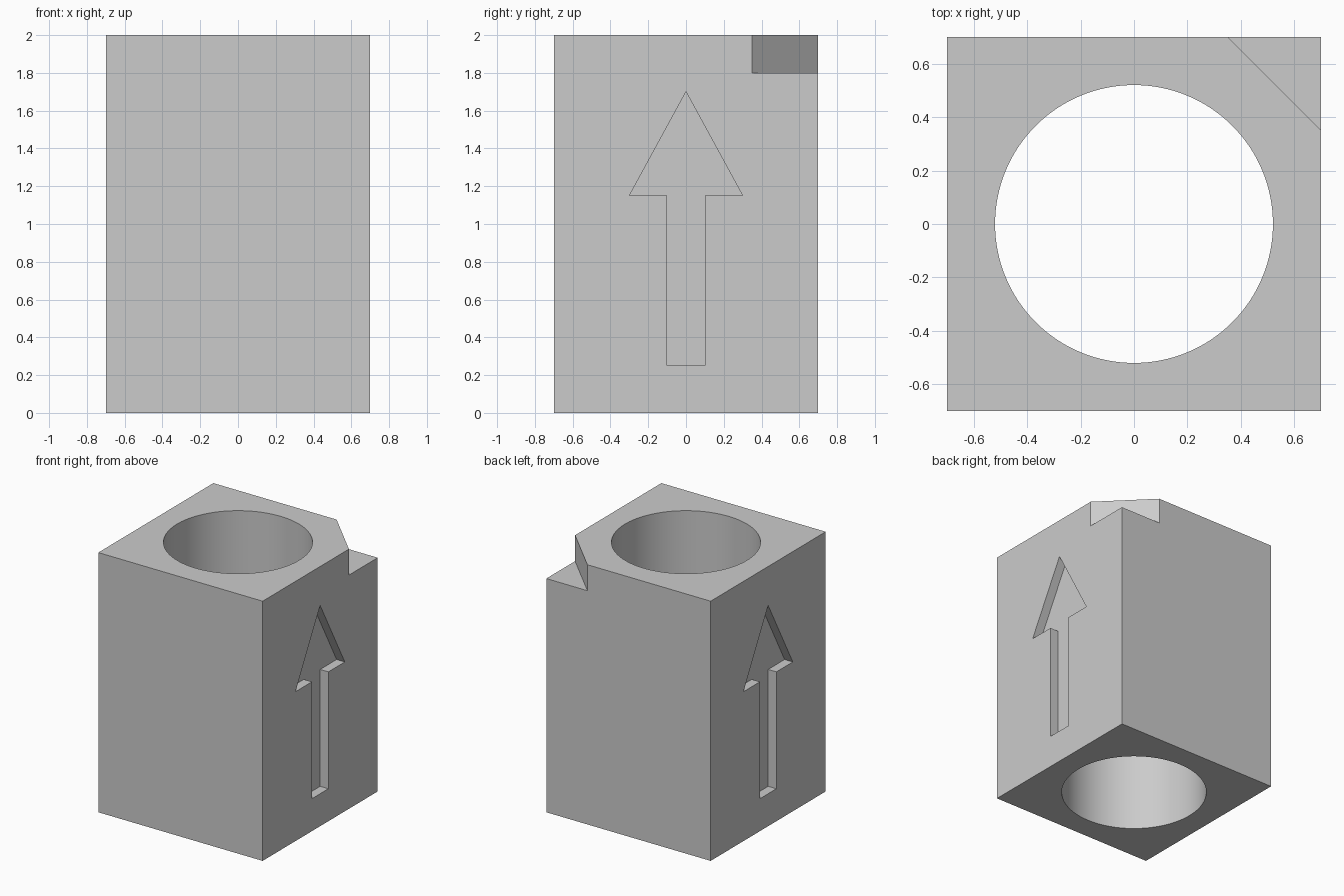
import bpy, bmesh, math

default = bpy.data.objects.get("Cube")
if default:
    bpy.data.objects.remove(default, do_unlink=True)

WIDTH, HEIGHT = 1.4, 2.0
HALF = WIDTH / 2
BORE_RADIUS = 0.52
ARROW_DEPTH = 0.07
NOTCH, NOTCH_DEPTH = 0.35, 0.2

grey = bpy.data.materials.new("plain grey")
grey.use_nodes = True
colour = (0.6, 0.6, 0.6, 1)
grey.diffuse_color = colour
grey.node_tree.nodes["Principled BSDF"].inputs["Base Color"].default_value = colour


def prism(name, outline, offset):
    """Solid made by pushing a flat outline along an offset."""
    bm = bmesh.new()
    face = bm.faces.new([bm.verts.new(p) for p in outline])
    pushed = bmesh.ops.extrude_face_region(bm, geom=[face])["geom"]
    verts = [v for v in pushed if isinstance(v, bmesh.types.BMVert)]
    bmesh.ops.translate(bm, verts=verts, vec=offset)
    bmesh.ops.recalc_face_normals(bm, faces=bm.faces)
    mesh = bpy.data.meshes.new(name)
    bm.to_mesh(mesh)
    bm.free()
    mesh.materials.append(grey)
    obj = bpy.data.objects.new(name, mesh)
    bpy.context.collection.objects.link(obj)
    return obj


# Square block
square = [(-HALF, -HALF, 0), (HALF, -HALF, 0), (HALF, HALF, 0), (-HALF, HALF, 0)]
block = prism("block", square, (0, 0, HEIGHT))

# Round bore right through from top to bottom
segments = 128
circle = [(BORE_RADIUS * math.cos(2 * math.pi * i / segments),
           BORE_RADIUS * math.sin(2 * math.pi * i / segments), -0.1)
          for i in range(segments)]
cutters = [prism("bore_cutter", circle, (0, 0, HEIGHT + 0.2))]

# Triangular notch in the back left top corner
near, far = HALF - NOTCH, HALF + 0.1
floor = HEIGHT - NOTCH_DEPTH
triangle = [(near - 0.1, far, floor), (far, near - 0.1, floor), (far, far, floor)]
cutters.append(prism("notch_cutter", triangle, (0, 0, NOTCH_DEPTH + 0.1)))

# Upward arrow sunk into both sides
half_arrow = [(0.1, 0.25), (0.1, 1.15), (0.3, 1.15)]
arrow = half_arrow + [(0, 1.7)] + [(-y, z) for y, z in reversed(half_arrow)]
for side, label in ((1, "left"), (-1, "right")):
    outline = [(side * (HALF - ARROW_DEPTH), y, z) for y, z in arrow]
    cutters.append(prism(label + "_arrow_cutter", outline,
                         (side * (ARROW_DEPTH + 0.1), 0, 0)))

# Cut the block, then drop the cutters
bpy.context.view_layer.objects.active = block
block.select_set(True)
for cutter in cutters:
    cut = block.modifiers.new(cutter.name, "BOOLEAN")
    cut.operation = "DIFFERENCE"
    cut.solver = "EXACT"
    cut.object = cutter
    bpy.ops.object.modifier_apply(modifier=cut.name)
    bpy.data.objects.remove(cutter, do_unlink=True)

for obj in bpy.context.selected_objects:
    obj.select_set(obj == block)
bpy.ops.object.shade_smooth_by_angle(angle=math.radians(30))
